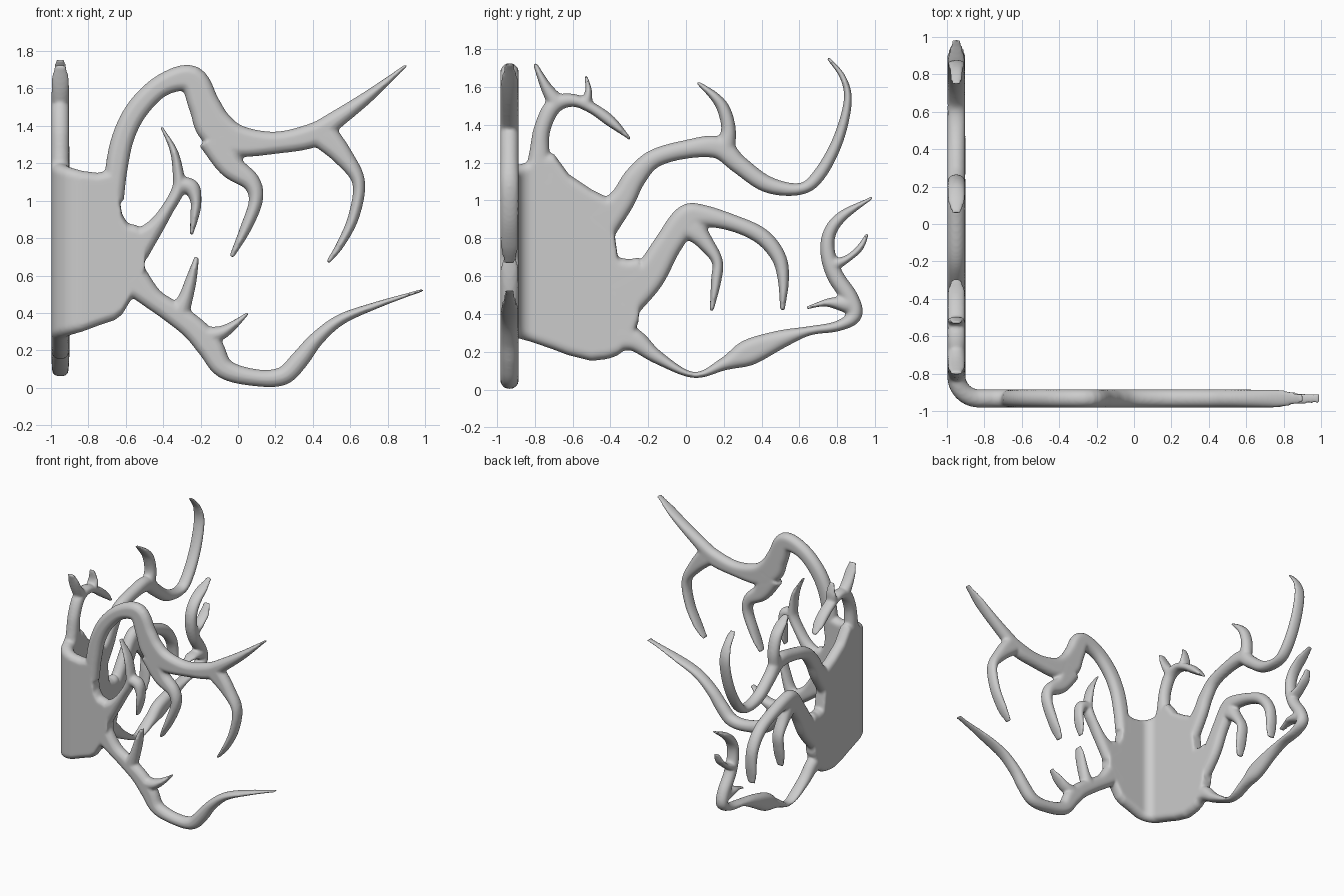
import bpy, bmesh, math
from mathutils import Vector as V

T = 0.049            # half thickness of the sheet
Z = V((0, 0, 1))
shape = bmesh.new()  # collects all parts before they are fused


def loft(rings):
    """Skin rounded sections given as (centre, width axis, thickness axis, half width, half thickness)."""
    n, loops = 16, []
    for c, a, b, w, t in rings:
        loop = []
        for i in range(n):
            k = 2 * math.pi * (i + 0.5) / n
            r = min(w, t)
            flat = math.copysign(w - r, math.cos(k))
            loop.append(shape.verts.new(c + a * (flat + r * math.cos(k)) + b * t * math.sin(k)))
        loops.append(loop)
    faces = [shape.faces.new(loops[0]), shape.faces.new(loops[-1][::-1])]
    for p, q in zip(loops, loops[1:]):
        for i in range(n):
            j = (i + 1) % n
            faces.append(shape.faces.new((p[i], q[i], q[j], p[j])))
    bmesh.ops.recalc_face_normals(shape, faces=faces)


def spline(pts, steps=6):
    """Catmull-Rom through (u, z, half width) points."""
    p = [V(q) for q in pts]
    p = [2 * p[0] - p[1]] + p + [2 * p[-1] - p[-2]]
    out = []
    for a, b, c, d in zip(p, p[1:], p[2:], p[3:]):
        for i in range(steps):
            t = i / steps
            out.append(0.5 * (2 * b + (c - a) * t + (2 * a - 5 * b + 4 * c - d) * t * t
                              + (3 * b - a - 3 * c + d) * t ** 3))
    return out + [p[-2]]


def branch(side, *pts):
    path = spline(pts)
    rings = []
    for i, q in enumerate(path):
        d = path[min(i + 1, len(path) - 1)] - path[max(i - 1, 0)]
        u, z = V((d.x, d.y)).normalized()
        w = max(q.z, 0.008)
        t = min(T, 0.015 + 1.6 * w)
        if side:
            rings.append((V((-0.95, q.x, q.y)), V((0, -z, u)), V((1, 0, 0)), w, t))
        else:
            rings.append((V((q.x, -0.933, q.y)), V((-z, 0, u)), V((0, 1, 0)), w, t))
    loft(rings)


# palm: upright columns along the side wall, round the corner, along the front
side_cols = [(-.25, .36, .70), (-.3, .23, .69), (-.36, .18, .70), (-.4, .165, .98), (-.42, .16, 1.02),
             (-.5, .15, 1.06), (-.62, .18, 1.14), (-.70, .21, 1.25), (-.815, .25, 1.24)]
front_cols = [(-.83, .30, 1.16), (-.75, .33, 1.15), (-.66, .36, 1.17), (-.62, .39, .93),
              (-.59, .44, .88), (-.54, .52, .87), (-.5, .6, .82)]
cols = [(V((-.95, y, 0)), V((1, 0, 0)), lo, hi) for y, lo, hi in side_cols]
for i in range(1, 8):
    f = i / 8
    d = V((-math.cos(f * math.pi / 2), -math.sin(f * math.pi / 2), 0))
    cols.append((V((-.83, -.813, 0)) + .12 * d, -d, .25 + .05 * f, 1.21 - .05 * f))
cols += [(V((x, -.933, 0)), V((0, 1, 0)), lo, hi) for x, lo, hi in front_cols]
loft([(c + Z * (lo + hi) / 2, Z, n, (hi - lo) / 2, T) for c, n, lo, hi in cols])

# front wall: big upper branch with two drops
branch(0, (-.66, 1, .05), (-.65, 1.17, .06), (-.61, 1.35, .06), (-.53, 1.5, .06), (-.4, 1.62, .06),
       (-.25, 1.65, .075), (-.18, 1.51, .085), (-.12, 1.39, .1), (0, 1.32, .085), (.2, 1.31, .06),
       (.4, 1.35, .065), (.52, 1.43, .05), (.7, 1.56, .032), (.9, 1.725, .006))
branch(0, (-.12, 1.34, .1), (-.04, 1.19, .07), (.07, 1.1, .05), (.095, 1, .038), (.04, .85, .03), (-.035, .7, .012))
branch(0, (.45, 1.36, .08), (.56, 1.24, .055), (.645, 1.1, .035), (.62, .92, .03), (.55, .77, .022), (.48, .67, .01))
# front wall: small fork
branch(0, (-.55, .75, .09), (-.45, .85, .05), (-.38, .95, .035), (-.32, 1.06, .035), (-.32, 1.15, .03),
       (-.345, 1.27, .02), (-.41, 1.395, .005))
branch(0, (-.32, 1.09, .04), (-.25, 1.07, .045), (-.225, 1, .03), (-.23, .93, .025), (-.25, .815, .008))
# front wall: lower branch with two spikes
branch(0, (-.57, .59, .09), (-.46, .48, .06), (-.36, .41, .06), (-.24, .32, .065), (-.15, .22, .07),
       (-.07, .1, .055), (.1, .053, .046), (.24, .063, .05), (.33, .15, .05), (.42, .26, .04),
       (.55, .365, .03), (.75, .445, .018), (.99, .523, .005))
branch(0, (-.32, .39, .06), (-.28, .48, .04), (-.25, .58, .03), (-.22, .7, .012))
branch(0, (-.2, .27, .06), (-.1, .29, .04), (-.03, .33, .025), (.055, .4, .006))

# side wall: short top branch with prongs
branch(1, (-.78, 1.1, .08), (-.775, 1.25, .055), (-.76, 1.38, .045), (-.7, 1.5, .045), (-.6, 1.53, .035),
       (-.5, 1.49, .03), (-.4, 1.42, .03), (-.295, 1.325, .006))
branch(1, (-.68, 1.51, .05), (-.74, 1.6, .03), (-.8, 1.725, .01))
branch(1, (-.53, 1.51, .035), (-.515, 1.58, .018), (-.53, 1.66, .008))
# side wall: long upper branch
branch(1, (-.45, .88, .1), (-.34, 1, .07), (-.27, 1.12, .06), (-.17, 1.22, .05), (0, 1.27, .05), (.17, 1.28, .06),
       (.28, 1.19, .05), (.43, 1.085, .045), (.6, 1.06, .032), (.7, 1.13, .035), (.8, 1.31, .03),
       (.855, 1.52, .022), (.83, 1.65, .016), (.75, 1.755, .008))
branch(1, (.2, 1.26, .06), (.225, 1.37, .04), (.2, 1.48, .035), (.15, 1.55, .025), (.06, 1.625, .008))
# side wall: drooping middle branch
branch(1, (-.34, .48, .12), (-.2, .6, .09), (-.1, .76, .075), (0, .9, .075), (.08, .92, .06), (.25, .88, .045),
       (.4, .81, .045), (.49, .7, .04), (.515, .58, .03), (.51, .42, .012))
branch(1, (.03, .86, .07), (.1, .78, .045), (.165, .68, .03), (.16, .58, .028), (.135, .415, .01))
# side wall: bottom branch curling up at the end
branch(1, (-.37, .28, .08), (-.27, .26, .06), (-.15, .17, .036), (.04, .077, .016), (.2, .135, .035),
       (.33, .195, .07), (.5, .265, .05), (.65, .31, .025), (.8, .335, .028), (.89, .39, .04), (.87, .48, .045),
       (.79, .6, .045), (.75, .72, .04), (.76, .83, .035), (.83, .92, .028), (.985, 1.015, .006))
branch(1, (.76, .65, .04), (.85, .69, .02), (.92, .75, .018), (.96, .825, .008))
branch(1, (.86, .45, .05), (.76, .46, .025), (.7, .45, .013), (.635, .43, .008))

# fuse everything into one smooth skin
mesh = bpy.data.meshes.new("antler_corner")
shape.to_mesh(mesh)
shape.free()
obj = bpy.data.objects.new("antler_corner", mesh)
bpy.context.collection.objects.link(obj)
remesh = obj.modifiers.new("fuse", 'REMESH')
remesh.mode = 'VOXEL'
remesh.voxel_size = 0.01
remesh.use_smooth_shade = True
relax = obj.modifiers.new("relax", 'SMOOTH')
relax.factor = 0.5
relax.iterations = 6
